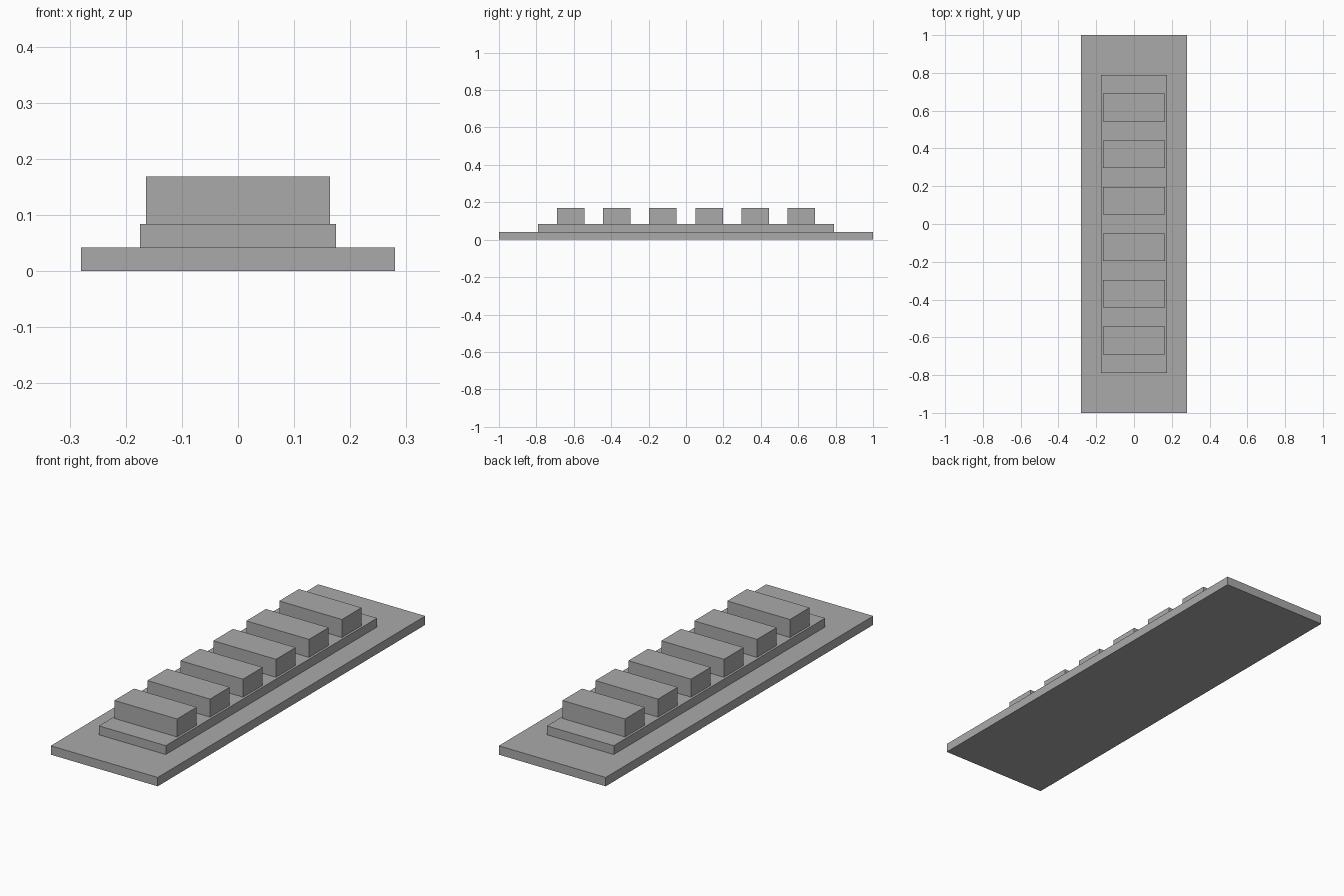
import bpy

cube = bpy.data.objects.get("Cube")
if cube:
    bpy.data.objects.remove(cube, do_unlink=True)

# Single flat grey
grey = bpy.data.materials.new("stone_grey")
grey.use_nodes = True
colour = (0.4, 0.4, 0.4, 1)
grey.diffuse_color = colour
grey.node_tree.nodes["Principled BSDF"].inputs["Base Color"].default_value = colour


def box(name, width, depth, bottom, top, y=0):
    """Box centred on x, resting at the given bottom height."""
    bpy.ops.mesh.primitive_cube_add(size=1, location=(0, y, (bottom + top) / 2))
    obj = bpy.context.object
    obj.name = name
    obj.scale = (width, depth, top - bottom)
    bpy.ops.object.transform_apply(location=False, rotation=False, scale=True)
    obj.data.materials.append(grey)
    return obj


BASE_TOP, PLINTH_TOP, BLOCK_TOP = 0.042, 0.084, 0.169
COUNT, PITCH = 6, 0.2465

# Stepped base
box("base_slab", 0.56, 2.0, 0, BASE_TOP)
box("raised_plinth", 0.35, 1.58, BASE_TOP, PLINTH_TOP)

# Row of evenly spaced blocks
for i in range(COUNT):
    y = (i - (COUNT - 1) / 2) * PITCH
    box(f"block_{i + 1}", 0.328, 0.147, PLINTH_TOP, BLOCK_TOP, y)
